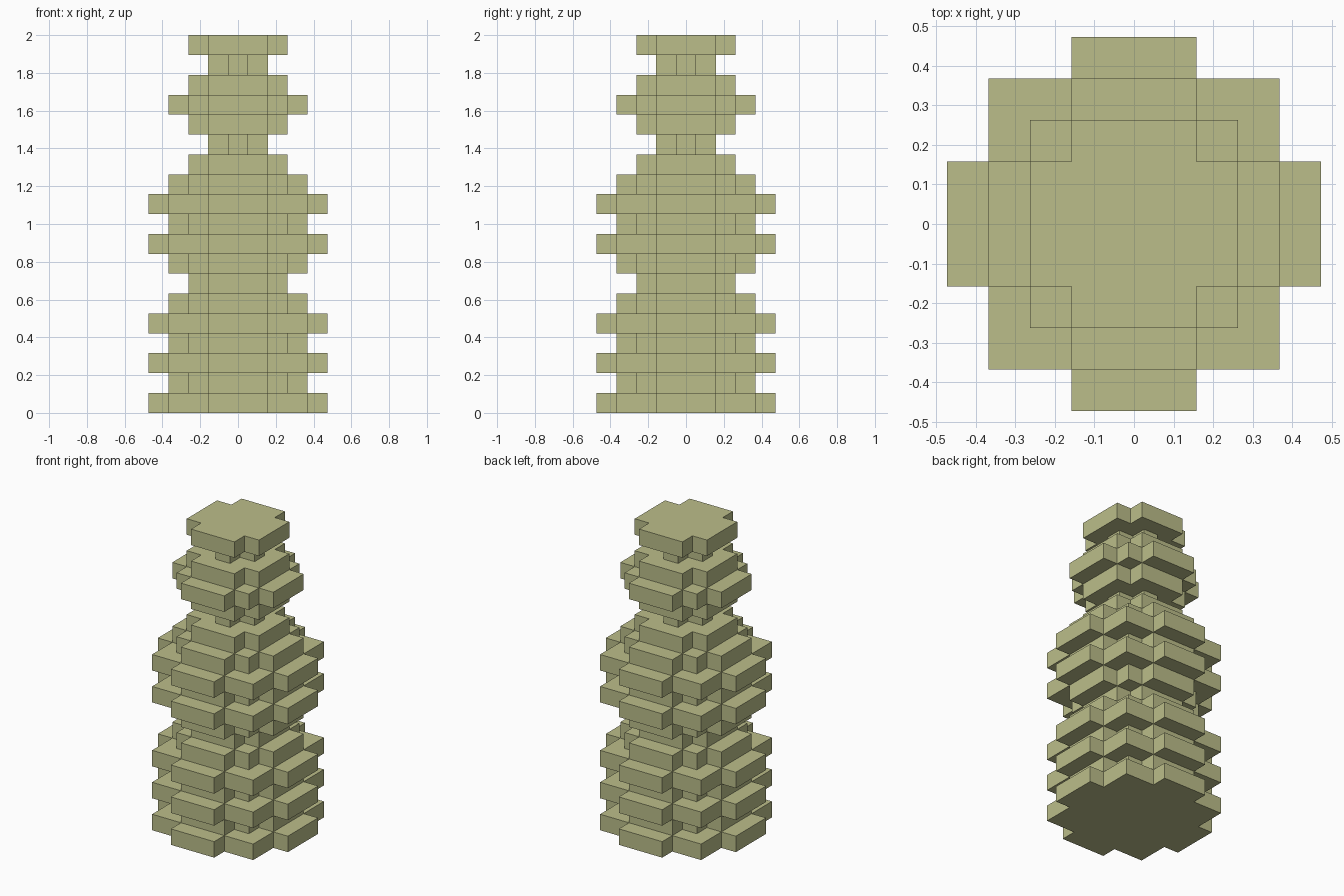
import bpy
import bmesh

old = bpy.data.objects.get("Cube")
if old:
    bpy.data.objects.remove(old, do_unlink=True)

U = 2 / 19  # one block

olive = bpy.data.materials.new("pale_olive")
olive.use_nodes = True
olive.diffuse_color = (0.50, 0.515, 0.255, 1)
bsdf = next(n for n in olive.node_tree.nodes if n.type == 'BSDF_PRINCIPLED')
bsdf.inputs["Base Color"].default_value = olive.diffuse_color

# One quarter of each stepped outline, in blocks
OUTLINES = {
    "tiny": [(1.5, .5), (.5, .5), (.5, 1.5)],
    "small": [(2.5, 1.5), (1.5, 1.5), (1.5, 2.5)],
    "medium": [(3.5, 1.5), (2.5, 1.5), (2.5, 2.5), (1.5, 2.5), (1.5, 3.5)],
    "large": [(4.5, 1.5), (3.5, 1.5), (3.5, 3.5), (1.5, 3.5), (1.5, 4.5)],
}


def full_outline(quarter):
    points, turn = [], list(quarter)
    for _ in range(4):
        points += turn
        turn = [(-y, x) for x, y in turn]
    return points


def add_section(name, layers, start):
    """Stack one-block-high stepped slabs into a single object."""
    bm = bmesh.new()
    for i, kind in enumerate(layers):
        z = (start + i) * U
        base = bm.faces.new([bm.verts.new((x * U, y * U, z))
                             for x, y in full_outline(OUTLINES[kind])])
        top = bmesh.ops.extrude_face_region(bm, geom=[base], use_keep_orig=True)
        bmesh.ops.translate(bm, vec=(0, 0, U),
                            verts=[v for v in top["geom"]
                                   if isinstance(v, bmesh.types.BMVert)])
    bmesh.ops.recalc_face_normals(bm, faces=bm.faces)
    mesh = bpy.data.meshes.new(name)
    bm.to_mesh(mesh)
    bm.free()
    mesh.materials.append(olive)
    obj = bpy.data.objects.new(name, mesh)
    bpy.context.collection.objects.link(obj)
    return start + len(layers)


# Sections from the ground up
SECTIONS = [
    ("base", ["large", "medium", "large", "medium", "large", "medium"]),
    ("waist", ["small"]),
    ("body", ["medium", "large", "medium", "large", "medium", "small"]),
    ("neck", ["tiny"]),
    ("head", ["small", "medium", "small"]),
    ("upper_neck", ["tiny"]),
    ("cap", ["small"]),
]
level = 0
for name, layers in SECTIONS:
    level = add_section(name, layers, level)
